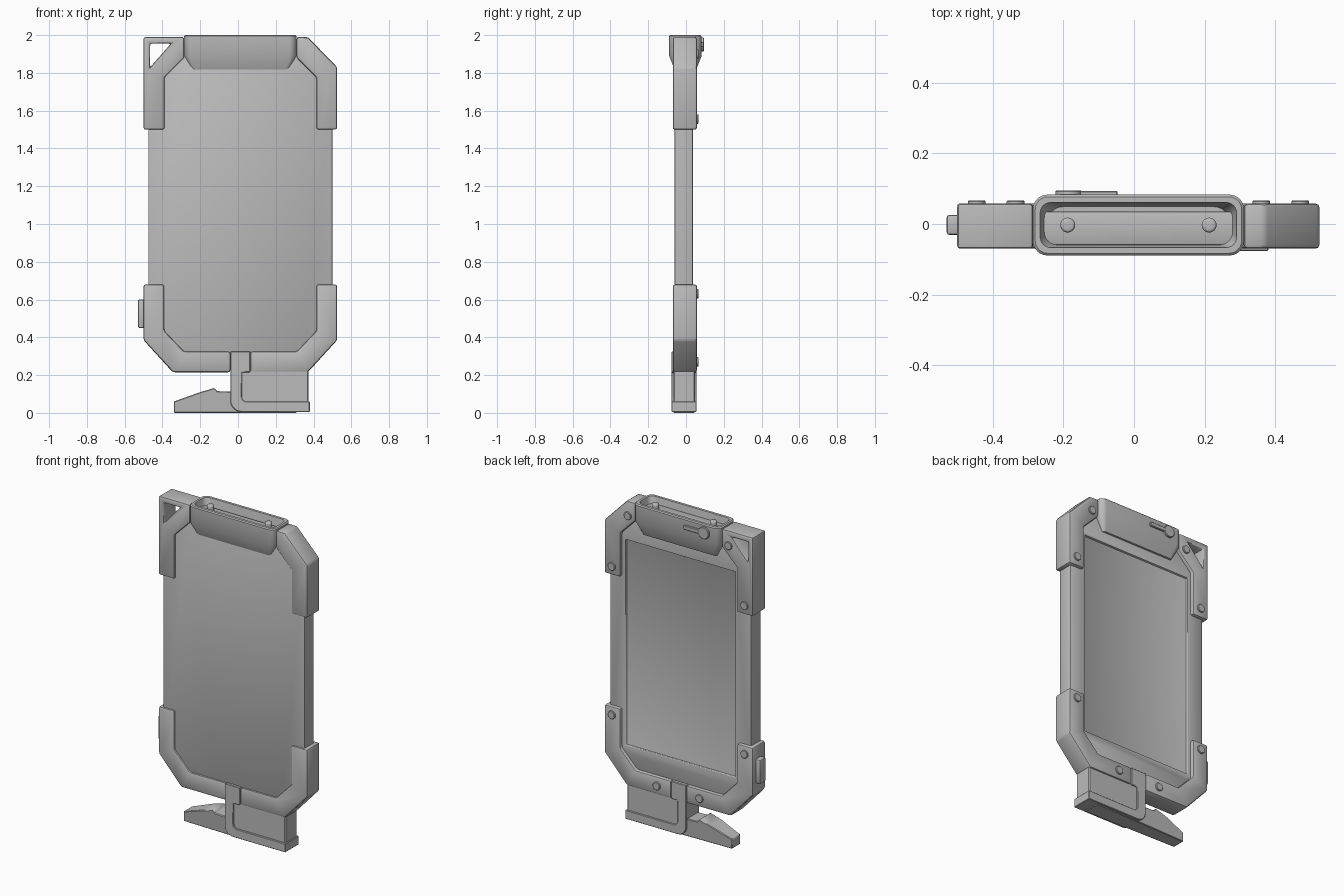
import bpy, bmesh, math
from mathutils import Matrix, Vector

if "Cube" in bpy.data.objects:
    bpy.data.objects.remove(bpy.data.objects["Cube"])

CX = 0.0125  # centre line of the case
grey = bpy.data.materials.new("mid_grey")
grey.diffuse_color = (0.5, 0.5, 0.5, 1)
grey.use_nodes = True
grey.node_tree.nodes["Principled BSDF"].inputs["Base Color"].default_value = grey.diffuse_color


def make(name, bm):
    bmesh.ops.recalc_face_normals(bm, faces=bm.faces[:])
    me = bpy.data.meshes.new(name)
    bm.to_mesh(me)
    bm.free()
    me.materials.append(grey)
    ob = bpy.data.objects.new(name, me)
    bpy.context.collection.objects.link(ob)
    return ob


def finish(ob, bevel=0.0, segments=2, cutter=None):
    """Cut, bevel and smooth one part."""
    for o in bpy.context.selected_objects:
        o.select_set(False)
    bpy.context.view_layer.objects.active = ob
    ob.select_set(True)
    if cutter:
        m = ob.modifiers.new("cut", 'BOOLEAN')
        m.operation, m.object, m.solver = 'DIFFERENCE', cutter, 'EXACT'
        bpy.ops.object.modifier_apply(modifier=m.name)
        bpy.data.objects.remove(cutter)
    if bevel:
        m = ob.modifiers.new("bevel", 'BEVEL')
        m.width, m.segments, m.limit_method = bevel, segments, 'ANGLE'
        m.angle_limit = math.radians(25)
        bpy.ops.object.modifier_apply(modifier=m.name)
    bpy.ops.object.shade_smooth_by_angle(angle=math.radians(35))
    return ob


def prism(name, pts, y0, y1):
    """Extrude an x-z outline from y0 to y1."""
    bm = bmesh.new()
    face = bm.faces.new([bm.verts.new((x, y0, z)) for x, z in pts])
    ext = bmesh.ops.extrude_face_region(bm, geom=[face])
    for v in ext["geom"]:
        if isinstance(v, bmesh.types.BMVert):
            v.co.y = y1
    return make(name, bm)


def rect(x0, x1, z0, z1):
    return [(x0, z0), (x1, z0), (x1, z1), (x0, z1)]


def disc(name, centre, radius, depth, axis='Y', sides=24):
    bm = bmesh.new()
    bmesh.ops.create_cone(bm, cap_ends=True, segments=sides, radius1=radius,
                          radius2=radius, depth=depth)
    if axis == 'Y':
        bm.transform(Matrix.Rotation(math.pi / 2, 4, 'X'))
    bm.transform(Matrix.Translation(Vector(centre)))
    return make(name, bm)


def mirror(pts):
    return [(2 * CX - x, z) for x, z in pts]


# Main slab with a shallow screen recess in the back
slab = [(-0.475, 0.40), (-0.325, 0.24), (0.35, 0.24), (0.50, 0.40),
        (0.50, 1.76), (0.315, 1.96), (-0.29, 1.96), (-0.475, 1.76)]
body = prism("body", slab, -0.06, 0.036)
screen_cut = prism("screen_cutter", rect(-0.365, 0.39, 0.455, 1.735), 0.024, 0.1)
finish(body, 0.007, 2, screen_cut)

# Corner bumpers
FRONT, BACK = -0.07, 0.058
low = [(-0.50, 0.68), (-0.50, 0.385), (-0.345, 0.215), (-0.04, 0.215),
       (-0.04, 0.325), (-0.285, 0.325), (-0.39, 0.435), (-0.39, 0.68)]
high = [(-0.50, 1.50), (-0.39, 1.50), (-0.39, 1.775), (-0.285, 1.88),
        (-0.285, 1.99), (-0.345, 1.99), (-0.50, 1.83)]
square = high[:5] + [(-0.50, 1.99)]
finish(prism("bumper_low_left", low, FRONT, BACK), 0.012)
finish(prism("bumper_low_right", mirror(low), FRONT, BACK), 0.012)
finish(prism("bumper_high_right", mirror(high), FRONT, BACK), 0.012)
loop_cut = prism("strap_hole_cutter",
                 [(-0.465, 1.83), (-0.355, 1.955), (-0.465, 1.955)], -0.2, 0.2)
finish(prism("bumper_high_left", square, FRONT, BACK), 0.01, 2, loop_cut)

# Screws on the back of the bumpers
for i, (x, z) in enumerate([(-0.445, 1.555), (-0.335, 1.90), (-0.445, 0.63), (-0.135, 0.27)]):
    for side, sx in (("left", x), ("right", 2 * CX - x)):
        finish(disc(f"screw_{side}_{i}", (sx, 0.059, z), 0.025, 0.016), 0.003, 1)

# Top cap: tapered shell with an open tray
def ring(bm, hx, hy, r, z, cy=-0.003):
    verts = []
    for k, (sx, sy) in enumerate([(1, 1), (-1, 1), (-1, -1), (1, -1)]):
        for j in range(7):
            a = (k + j / 6) * math.pi / 2
            verts.append(bm.verts.new((CX + sx * (hx - r) + r * math.cos(a),
                                       cy + sy * (hy - r) + r * math.sin(a), z)))
    return verts


bm = bmesh.new()
rings = [ring(bm, 0.255, 0.052, 0.02, 1.805),
         ring(bm, 0.298, 0.086, 0.04, 1.89),
         ring(bm, 0.298, 0.086, 0.04, 1.994),
         ring(bm, 0.292, 0.080, 0.036, 2.0),
         ring(bm, 0.278, 0.064, 0.03, 2.0),
         ring(bm, 0.258, 0.052, 0.045, 1.93)]
for a, b in zip(rings, rings[1:]):
    for i in range(len(a)):
        j = (i + 1) % len(a)
        bm.faces.new((a[i], a[j], b[j], b[i]))
bm.faces.new(rings[0])
bm.faces.new(rings[-1])
finish(make("top_cap", bm))

# Contact pins in the tray
for side, x in (("left", CX - 0.2), ("right", CX + 0.2)):
    finish(disc(f"pin_{side}", (x, -0.003, 1.96), 0.021, 0.07, 'Z'), 0.008, 3)

# Round plug with a tab on the back of the cap
finish(disc("plug", (-0.185, 0.085, 1.95), 0.037, 0.02), 0.003, 1)
finish(prism("plug_tab", rect(-0.16, -0.047, 1.937, 1.963), 0.07, 0.094), 0.003, 1)

# Side button
finish(prism("side_button", rect(-0.53, -0.48, 0.45, 0.60), -0.031, 0.026), 0.008)

# Bottom strap with a rounded elbow, running into the base plate
arc = [(0.02 - 0.06 * math.cos(t), 0.065 - 0.06 * math.sin(t))
       for t in [i * math.pi / 16 for i in range(9)]]
inner = [(0.045 - 0.025 * math.sin(t), 0.085 - 0.025 * math.cos(t))
         for t in [i * math.pi / 8 for i in range(5)]]
strap = ([(0.065, 0.325), (-0.04, 0.325)] + arc + [(0.38, 0.005), (0.38, 0.06)]
         + inner + [(0.02, 0.215), (0.065, 0.215)])
finish(prism("bottom_strap", strap, -0.076, 0.056), 0.003, 1)

# Connector block between the plate and the case
finish(prism("connector_block", rect(0.01, 0.372, 0.05, 0.23), -0.066, 0.048), 0.005, 1)

# Pull flap, narrowing towards its tip
flap_pts = [(-0.34, 0), (0.31, 0), (0.31, 0.03), (-0.02, 0.03), (-0.02, 0.112),
            (-0.11, 0.115), (-0.125, 0.132), (-0.20, 0.11), (-0.34, 0.06)]
flap = prism("pull_flap", flap_pts, -0.066, 0.046)
for v in flap.data.vertices:
    if v.co.x < -0.3:
        v.co.y = -0.01 + (v.co.y + 0.01) * 0.75
finish(flap, 0.004, 1)
